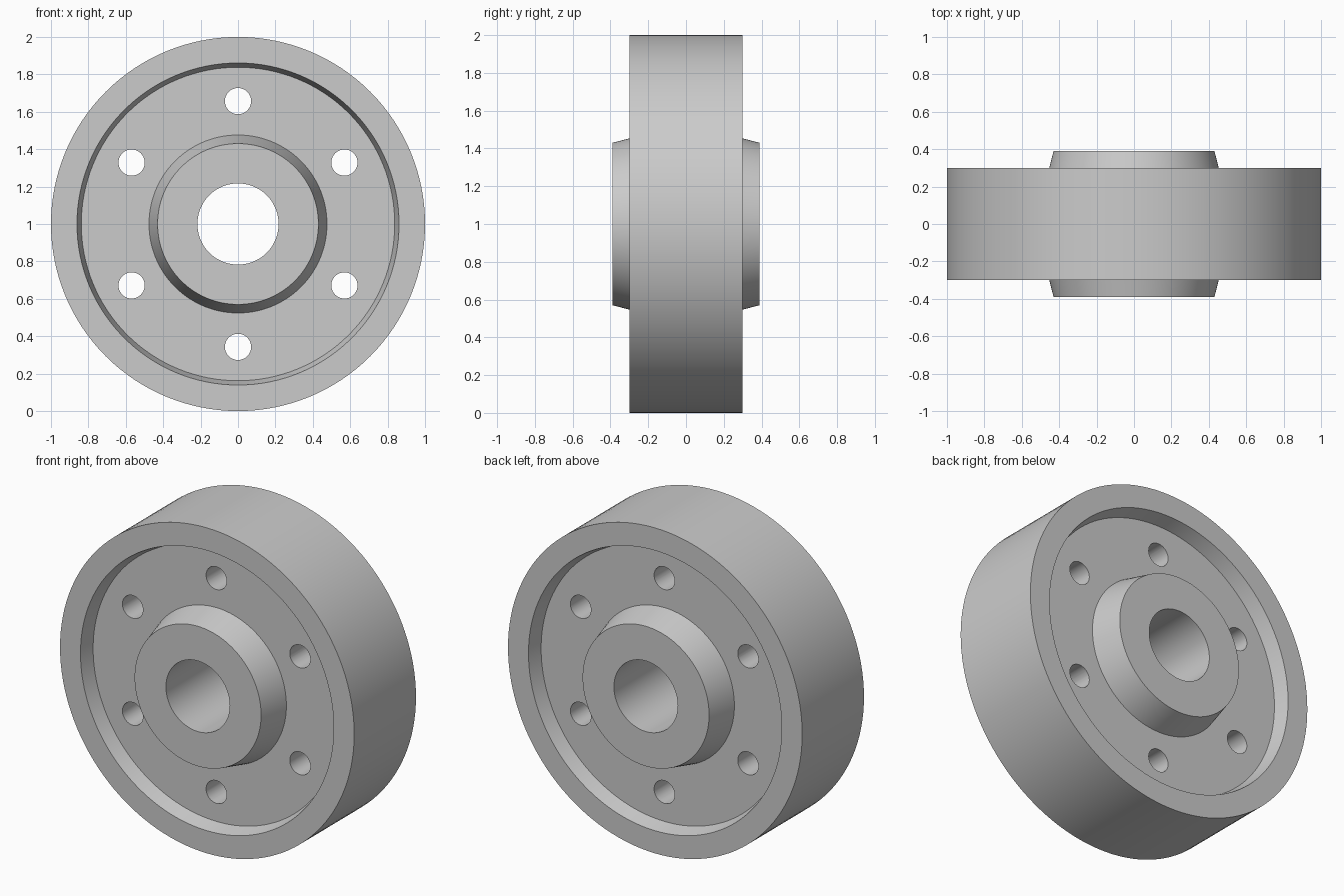
import bpy, bmesh
from math import sin, cos, pi, radians
from mathutils import Matrix

if "Cube" in bpy.data.objects:
    bpy.data.objects.remove(bpy.data.objects["Cube"])

SEGMENTS = 128
CENTRE_Z = 1.0

# Half cross-section of the wheel as (radius, y): bore, hub, web, rim
half = [(0.217, 0.39), (0.43, 0.39), (0.476, 0.21),
        (0.838, 0.21), (0.861, 0.30), (1.0, 0.30)]
profile = half + [(r, -y) for r, y in reversed(half)]

# Wheel body revolved about the y axis
bm = bmesh.new()
rings = []
for i in range(SEGMENTS):
    a = 2 * pi * i / SEGMENTS
    rings.append([bm.verts.new((r * cos(a), y, CENTRE_Z + r * sin(a))) for r, y in profile])
n = len(profile)
for i in range(SEGMENTS):
    a, b = rings[i], rings[(i + 1) % SEGMENTS]
    for j in range(n):
        k = (j + 1) % n
        bm.faces.new((a[j], a[k], b[k], b[j]))
bmesh.ops.recalc_face_normals(bm, faces=bm.faces)
mesh = bpy.data.meshes.new("wheel")
bm.to_mesh(mesh)
bm.free()
wheel = bpy.data.objects.new("wheel", mesh)
bpy.context.collection.objects.link(wheel)

# Six bolt hole cutters in a circle through the web
bm = bmesh.new()
for i in range(6):
    a = pi / 2 + i * pi / 3
    place = (Matrix.Translation((0.657 * cos(a), 0, CENTRE_Z + 0.657 * sin(a)))
             @ Matrix.Rotation(pi / 2, 4, 'X'))
    bmesh.ops.create_cone(bm, cap_ends=True, segments=48, radius1=0.07,
                          radius2=0.07, depth=1.0, matrix=place)
cut_mesh = bpy.data.meshes.new("bolt_hole_cutter")
bm.to_mesh(cut_mesh)
bm.free()
cutter = bpy.data.objects.new("bolt_hole_cutter", cut_mesh)
cutter.hide_render = True
bpy.context.collection.objects.link(cutter)

# Cut the holes, then smooth the round surfaces
bpy.context.view_layer.objects.active = wheel
wheel.select_set(True)
cut = wheel.modifiers.new("bolt_holes", 'BOOLEAN')
cut.operation = 'DIFFERENCE'
cut.solver = 'EXACT'
cut.object = cutter
bpy.ops.object.modifier_apply(modifier=cut.name)
bpy.data.objects.remove(cutter)
bpy.ops.object.shade_smooth_by_angle(angle=radians(30))
